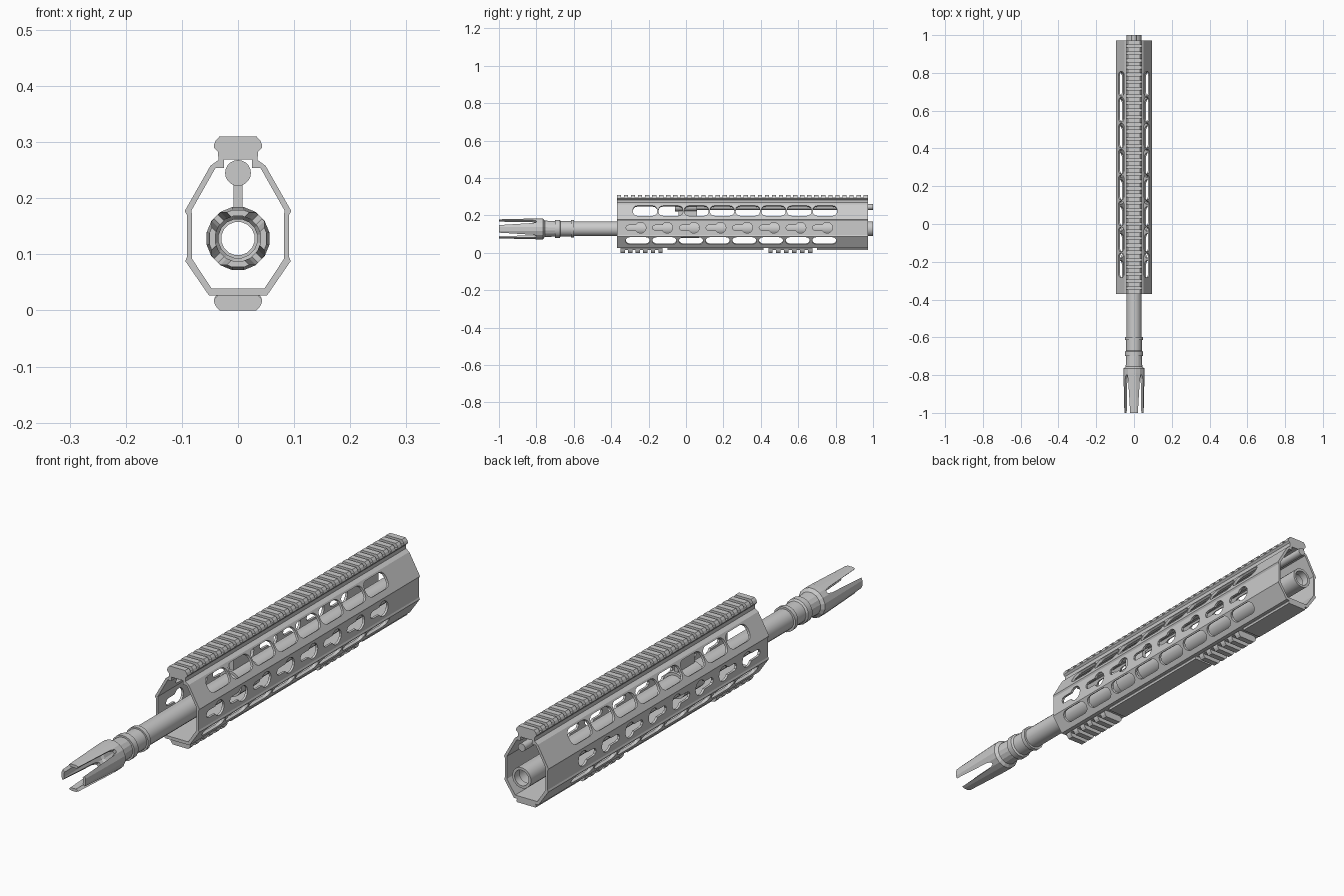
import bpy, bmesh, math
from mathutils import Vector

if "Cube" in bpy.data.objects:
    bpy.data.objects.remove(bpy.data.objects["Cube"])

BZ = 0.128            # barrel axis height
Y0, Y1 = -0.37, 0.972  # handguard ends


def finish(name, bm, smooth=False):
    bmesh.ops.recalc_face_normals(bm, faces=bm.faces)
    me = bpy.data.meshes.new(name)
    bm.to_mesh(me)
    bm.free()
    ob = bpy.data.objects.new(name, me)
    bpy.context.collection.objects.link(ob)
    if smooth:
        bpy.ops.object.select_all(action='DESELECT')
        bpy.context.view_layer.objects.active = ob
        ob.select_set(True)
        bpy.ops.object.shade_smooth_by_angle(angle=math.radians(30))
    return ob


def prism(bm, pts, vec):
    """Closed prism: polygon of 3D points swept along vec."""
    a = [bm.verts.new(p) for p in pts]
    b = [bm.verts.new(Vector(p) + Vector(vec)) for p in pts]
    new = [bm.faces.new(a), bm.faces.new(b[::-1])]
    for i in range(len(a)):
        j = (i + 1) % len(a)
        new.append(bm.faces.new((a[i], b[i], b[j], a[j])))
    bmesh.ops.recalc_face_normals(bm, faces=new)


def mirror_profile(half):
    return half + [(-x, z) for x, z in reversed(half)]


def bar(bm, half, y0, y1, flip=False):
    pts = [(x, y0, 0.31 - z if flip else z) for x, z in mirror_profile(half)]
    prism(bm, pts, (0, y1 - y0, 0))


def lathe(bm, prof, zc, n):
    """Closed (y, r) profile turned round a y-directed axis."""
    rings = []
    for k in range(n):
        a = 2 * math.pi * (k + 0.5) / n
        rings.append([bm.verts.new((r * math.cos(a), y, zc + r * math.sin(a))) for y, r in prof])
    for k in range(n):
        p, q = rings[k], rings[(k + 1) % n]
        for i in range(len(prof)):
            j = (i + 1) % len(prof)
            bm.faces.new((p[i], p[j], q[j], q[i]))


def rod(bm, y0, y1, r, zc, n):
    prism(bm, [(r * math.cos(2 * math.pi * k / n), y0, zc + r * math.sin(2 * math.pi * k / n))
               for k in range(n)], (0, y1 - y0, 0))


def cut(ob, bm):
    cutter = finish(ob.name + "_cutter", bm)
    m = ob.modifiers.new("holes", 'BOOLEAN')
    m.operation, m.solver, m.object = 'DIFFERENCE', 'EXACT', cutter
    bpy.context.view_layer.objects.active = ob
    bpy.ops.object.modifier_apply(modifier=m.name)
    bpy.data.objects.remove(cutter)


# Handguard shell: outer and inner section loops
outer = mirror_profile([(0.052, 0.027), (0.094, 0.088), (0.091, 0.095), (0.091, 0.170),
                        (0.095, 0.177), (0.049, 0.258), (0.035, 0.268), (0.035, 0.279)])
inner = mirror_profile([(0.047, 0.039), (0.082, 0.092), (0.082, 0.096), (0.082, 0.170),
                        (0.083, 0.178), (0.040, 0.254), (0.025, 0.254), (0.025, 0.269)])
bm = bmesh.new()
loops = [[bm.verts.new((x, y, z)) for x, z in prof]
         for prof, y in ((outer, Y0), (outer, Y1), (inner, Y1), (inner, Y0))]
for s in range(4):
    p, q = loops[s], loops[(s + 1) % 4]
    for i in range(len(p)):
        j = (i + 1) % len(p)
        bm.faces.new((p[i], p[j], q[j], q[i]))
guard = finish("handguard", bm)


def slot(hl, hw, c):
    """Oblong outline with rounded corners of radius c."""
    out = []
    for k, (sx, sy) in enumerate(((1, 1), (-1, 1), (-1, -1), (1, -1))):
        for t in range(4):
            a = math.radians(90 * k + 30 * t)
            out.append((sx * (hl - c) + c * math.cos(a), sy * (hw - c) + c * math.sin(a)))
    return out


# Keyhole outline: round end at the rear, narrow neck towards the front
keyhole = [(0.012 + 0.029 * math.cos(math.radians(a)), 0.029 * math.sin(math.radians(a)))
           for a in range(-150, 151, 25)]
keyhole += [(-0.052 + 0.014 * math.cos(math.radians(a)), 0.014 * math.sin(math.radians(a)))
            for a in range(90, 271, 45)]

# Rows of openings: outline, facet centre, facet up-direction, first y, pitch
rows = [(slot(0.065, 0.031, 0.024), (0.068, 0.225), (-0.049, 0.081), -0.219, 0.1374),
        (slot(0.065, 0.024, 0.0235), (0.077, 0.064), (0.042, 0.061), -0.258, 0.1425),
        (keyhole, (0.09, 0.134), (0, 1), -0.255, 0.1425)]
bm = bmesh.new()
for outline, (cx, cz), up, ys, pitch in rows:
    ux, uz = Vector(up).normalized()
    nx, nz = uz, -ux
    for side in (1, -1):
        for k in range(8):
            pts = [(side * (cx + v * ux - 0.02 * nx), ys + k * pitch + u, cz + v * uz - 0.02 * nz)
                   for u, v in outline]
            prism(bm, pts, (side * 0.04 * nx, 0, 0.04 * nz))
cut(guard, bm)

# Accessory rails: winged base plus cross teeth
base = [(0.035, 0.272), (0.036, 0.283), (0.043, 0.290), (0.043, 0.2945)]
tooth = [(0.043, 0.2945), (0.040, 0.302), (0.033, 0.310)]
PITCH, TOOTH = 0.0375, 0.023


def rail(name, y0, y1, n, flip):
    bm = bmesh.new()
    bar(bm, base, y0, y1, flip)
    step = (y1 - y0 - TOOTH) / (n - 1)
    for k in range(n):
        bar(bm, tooth, y0 + k * step, y0 + k * step + TOOTH, flip)
    return finish(name, bm)


rail("top_rail", Y0, Y1, 36, False)
rail("bottom_rail_front", -0.35, -0.125, 6, True)
rail("bottom_rail_rear", 0.44, 0.675, 6, True)

# Flat strips filling the gaps along the underside
bm = bmesh.new()
for a, b in ((-0.10, 0.415), (0.70, Y1)):
    bar(bm, [(0.038, 0.028), (0.042, 0.022), (0.040, 0.014)][::-1], a, b)
finish("bottom_strips", bm)

# Barrel with collars and the pronged muzzle piece
bm = bmesh.new()
lathe(bm, [(-0.70, 0.035), (-0.70, 0.049), (-0.675, 0.049), (-0.67, 0.042), (-0.615, 0.042),
           (-0.615, 0.048), (-0.598, 0.048), (-0.598, 0.040), (1.0, 0.040), (1.0, 0.030),
           (0.97, 0.030), (0.97, 0.035)], BZ, 16)
finish("barrel", bm, True)
bm = bmesh.new()
lathe(bm, [(-1.0, 0.041), (-1.0, 0.052), (-0.79, 0.057), (-0.765, 0.057), (-0.755, 0.045),
           (-0.70, 0.042), (-0.70, 0.035), (-0.77, 0.035), (-0.78, 0.041)], BZ, 16)
muzzle = finish("muzzle_device", bm)
bm = bmesh.new()
for k in range(4):
    a = math.radians(45 + 90 * k)
    r, t = Vector((math.cos(a), 0, math.sin(a))), Vector((-math.sin(a), 0, math.cos(a)))
    pts = [Vector((0, y, BZ)) + r * 0.03 + t * w for y, w in
           ((-1.05, -0.021), (-1.05, 0.021), (-0.82, 0.011), (-0.80, 0.005), (-0.80, -0.005), (-0.82, -0.011))]
    prism(bm, pts, r * 0.06)
cut(muzzle, bm)

# Gas block: plug above, web, and clamp ring on the barrel
bm = bmesh.new()
rod(bm, -0.06, 0.06, 0.023, 0.245, 20)
bar(bm, [(0.008, 0.165), (0.008, 0.235)], -0.04, 0.06)
lathe(bm, [(-0.05, 0.038), (-0.05, 0.05), (0.07, 0.05), (0.07, 0.038)], BZ, 16)
finish("gas_block", bm, True)
bm = bmesh.new()
rod(bm, 0.05, 1.0, 0.015, 0.245, 16)
finish("gas_tube", bm, True)
